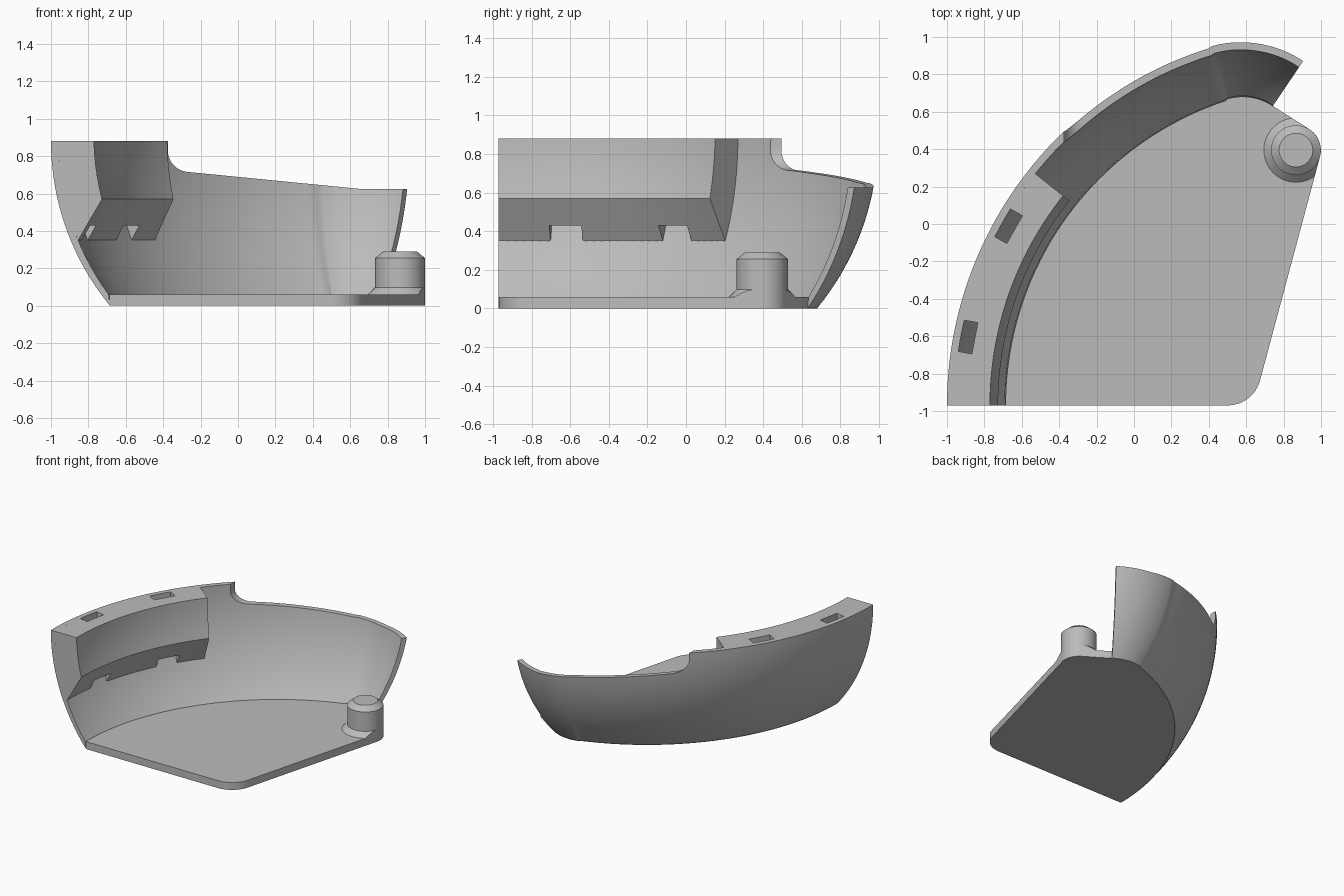
import bpy, bmesh
from math import sin, cos, sqrt, radians
from mathutils import Vector

old = bpy.data.objects.get("Cube")
if old:
    bpy.data.objects.remove(old, do_unlink=True)

grey = bpy.data.materials.new("plain_grey")
grey.use_nodes = True
grey.diffuse_color = (0.5, 0.5, 0.5, 1)
grey.node_tree.nodes["Principled BSDF"].inputs["Base Color"].default_value = (0.5, 0.5, 0.5, 1)

# Plan: a long arc round MAIN that runs into a tight arc round CORNER
MAIN, MAIN_R = Vector((1.03, -0.97)), 2.03
CORNER, CORNER_R = Vector((0.58, 0.39)), 0.604
JOIN, END = 108.3, 56
PEG, PEG_R = Vector((0.866, 0.395)), 0.133
TOP, FLOOR, SKIN = 0.88, 0.06, 0.04
BULGE = 1.386


def arc(centre, r, a0, a1, n):
    angles = [radians(a0 + (a1 - a0) * i / n) for i in range(n + 1)]
    return [(centre[0] + r * cos(a), centre[1] + r * sin(a)) for a in angles]


def plan(d, a_end=END):
    """Plan curve moved inward by d."""
    if a_end > JOIN:
        return arc(MAIN, MAIN_R - d, 180, a_end, 32)
    return arc(MAIN, MAIN_R - d, 180, JOIN, 56) + arc(CORNER, CORNER_R - d, JOIN, a_end, 24)[1:]


def inset(z):
    """Inward lean of the outer skin at height z."""
    return BULGE - sqrt(BULGE ** 2 - (TOP - z) ** 2)


def finish(name, bm):
    bmesh.ops.recalc_face_normals(bm, faces=bm.faces)
    mesh = bpy.data.meshes.new(name)
    bm.to_mesh(mesh)
    bm.free()
    ob = bpy.data.objects.new(name, mesh)
    bpy.context.collection.objects.link(ob)
    mesh.materials.append(grey)
    return ob


def loft(name, rings, closed=False):
    """Skin equal rings; cap the ends, or close the loop."""
    bm = bmesh.new()
    rows = [[bm.verts.new(p) for p in ring] for ring in rings]
    pairs = list(zip(rows, rows[1:]))
    if closed:
        pairs.append((rows[-1], rows[0]))
    for a, b in pairs:
        for i in range(len(a)):
            j = (i + 1) % len(a)
            bm.faces.new((a[i], a[j], b[j], b[i]))
    if not closed:
        bm.faces.new(rows[0])
        bm.faces.new(rows[-1])
    return finish(name, bm)


def sweep(name, profile, a_end):
    """Carry a profile of (inset, height) along the plan curve."""
    lines = [[(x, y, z) for x, y in plan(d, a_end)] for d, z in profile]
    return loft(name, list(zip(*lines)))


def prism(name, outline, z0, z1):
    return loft(name, [[(x, y, z) for x, y in outline] for z in (z0, z1)])


def lathe(name, centre, profile):
    return loft(name, [[(x, y, z) for x, y in arc(centre, r, 0, 360, 48)[:-1]]
                       for r, z in profile])


def activate(ob):
    bpy.ops.object.select_all(action="DESELECT")
    ob.select_set(True)
    bpy.context.view_layer.objects.active = ob


def cut(ob, tool, operation="DIFFERENCE"):
    mod = ob.modifiers.new("cut", "BOOLEAN")
    mod.object, mod.operation, mod.solver = tool, operation, "EXACT"
    tool.hide_render = True
    activate(ob)
    bpy.ops.object.modifier_apply(modifier=mod.name)
    bpy.data.objects.remove(tool, do_unlink=True)


# Curved wall: outer skin up, inner skin down
heights = [TOP * i / 18 for i in range(19)]
inner = [FLOOR + (TOP - FLOOR) * i / 16 for i in range(17)]
wall = sweep("curved_wall", [(inset(z), z) for z in heights]
             + [(inset(z) + SKIN, z) for z in reversed(inner)], END)

# Rim: step with a rounded foot, then a gentle fall to the far end
rim = [(-0.375, 1.1)] + arc((-0.26, 0.83), 0.115, 180, 264, 12)
rim += [(0.65, 0.625), (1.2, 0.625), (1.2, 1.1)]
cut(wall, loft("rim_cutter", [[(x, y, z) for x, z in rim] for y in (0.2, 1.3)]))

# Thick block on the inside of the wall, with a sloped underside
LOW = 0.35
back = [LOW + (TOP - LOW) * i / 12 for i in range(13)]
front = [0.57 + (TOP - 0.57) * i / 8 for i in range(9)]
block = sweep("inner_block", [(inset(z) + SKIN, z) for z in back]
              + [(inset(z) + 0.23 + 0.008 * (TOP - z) / 0.31, z) for z in reversed(front)], 141.5)

# Two clip slots: a shaft from the top meeting a notch in the underside
for mid in (150.6, 169.2):
    a = radians(mid)
    out, side = Vector((cos(a), sin(a))), Vector((-sin(a), cos(a)))
    for r0, r1, z0, z1 in ((1.915, 2.1, 0.3, 1), (1.7, 2.1, 0.3, 0.43)):
        box = [MAIN + out * r + side * s for r, s in
               ((r0, -0.085), (r1, -0.085), (r1, 0.085), (r0, 0.085))]
        cut(block, prism("slot_cutter", box, z0, z1))

# Floor plate
outline = plan(inset(0) - 0.002)
outline += arc(PEG, PEG_R, END, -15, 14)
outline += arc((0.5, -0.79), 0.18, -15, -90, 12)
floor = prism("floor_plate", outline, 0, FLOOR)

# Peg with chamfered top and a flared foot trimmed to the floor edge
peg = lathe("peg", PEG, [(PEG_R, 0), (PEG_R, 0.255), (0.09, 0.29)])
foot = lathe("peg_foot", PEG, [(0.172, 0.03), (0.172, FLOOR), (PEG_R - 0.002, 0.1)])
cut(foot, prism("foot_trim", outline, 0, 0.2), "INTERSECT")

for ob in (wall, block, floor, peg, foot):
    activate(ob)
    bpy.ops.object.shade_smooth_by_angle(angle=radians(25))
